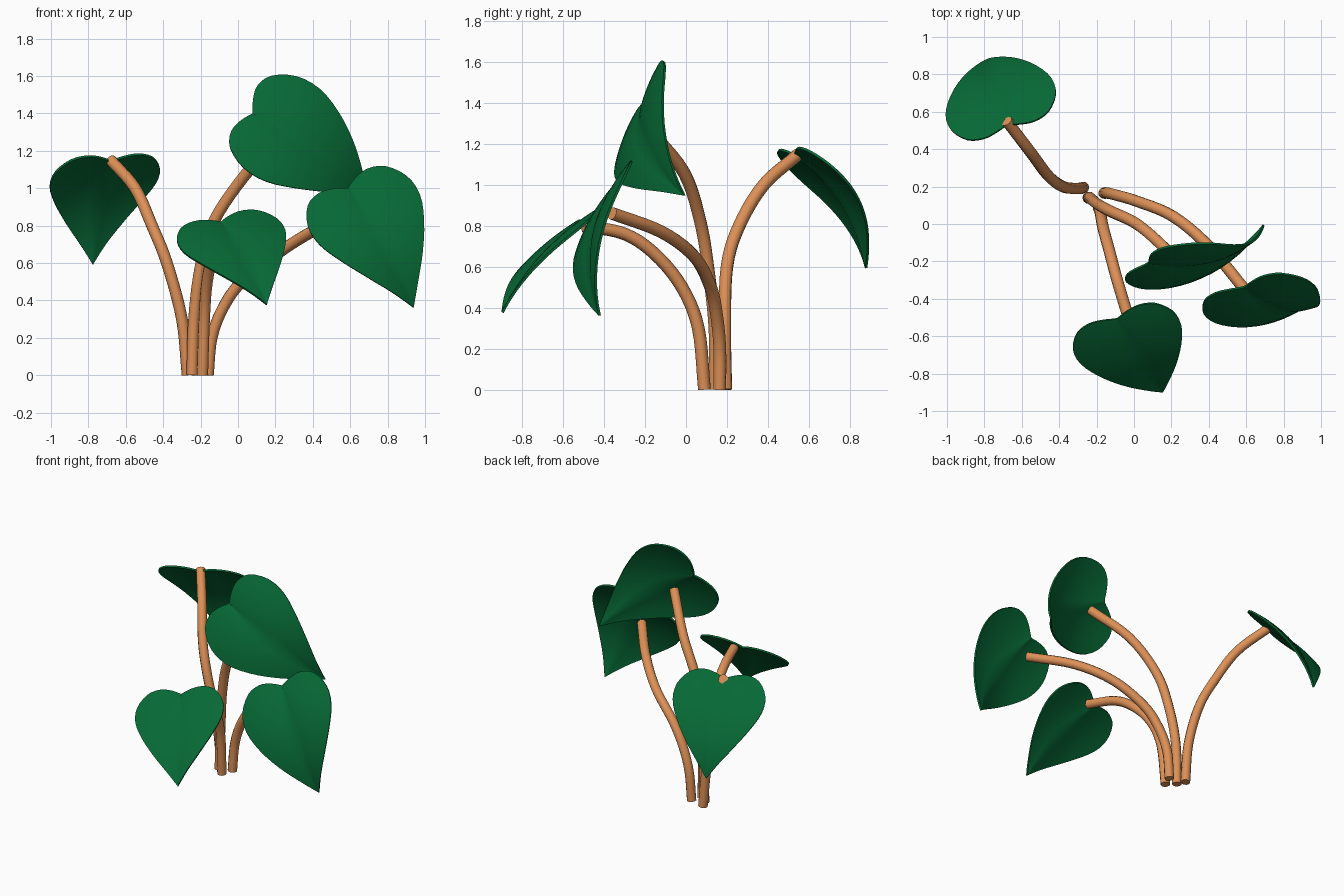
import bpy
from mathutils import Vector

if "Cube" in bpy.data.objects:
    bpy.data.objects.remove(bpy.data.objects["Cube"])


def material(name, rgb):
    m = bpy.data.materials.new(name)
    m.diffuse_color = (*rgb, 1)
    m.use_nodes = True
    m.node_tree.nodes["Principled BSDF"].inputs["Base Color"].default_value = m.diffuse_color
    return m


STEM = material("terracotta_stem", (0.72, 0.28, 0.095))
LEAF = material("leaf_green", (0.002, 0.14, 0.036))


def spline(points, steps):
    """Smooth Catmull-Rom path through the points."""
    p = [Vector(q) for q in points]
    p = [2 * p[0] - p[1]] + p + [2 * p[-1] - p[-2]]
    out = []
    for i in range(1, len(p) - 2):
        a, b, c, d = p[i - 1:i + 3]
        for k in range(steps):
            t = k / steps
            out.append(0.5 * (2 * b + (c - a) * t + (2 * a - 5 * b + 4 * c - d) * t * t
                              + (3 * b - a - 3 * c + d) * t ** 3))
    return out + [p[-2]]


def add_object(name, mesh, mat):
    ob = bpy.data.objects.new(name, mesh)
    bpy.context.collection.objects.link(ob)
    mesh.materials.clear()
    mesh.materials.append(mat)
    bpy.ops.object.select_all(action='DESELECT')
    ob.select_set(True)
    bpy.context.view_layer.objects.active = ob
    return ob


# Round bent stems
def stem(name, points, radius=0.031):
    cu = bpy.data.curves.new(name + "_path", 'CURVE')
    cu.dimensions = '3D'
    cu.bevel_depth = radius
    cu.bevel_resolution = 3
    cu.use_fill_caps = True
    path = spline(points, 5)
    sp = cu.splines.new('POLY')
    sp.points.add(len(path) - 1)
    for pt, co in zip(sp.points, path):
        pt.co = (*co, 1)
    tmp = bpy.data.objects.new(name + "_tmp", cu)
    bpy.context.collection.objects.link(tmp)
    bpy.context.view_layer.update()
    mesh = bpy.data.meshes.new_from_object(
        tmp.evaluated_get(bpy.context.evaluated_depsgraph_get()))
    bpy.data.objects.remove(tmp)
    add_object(name, mesh, STEM)
    bpy.ops.object.shade_smooth_by_angle(angle=0.9)


# Half outline of a heart leaf: distance from notch to tip, relative half width
OUTLINE = [(0, 0, 0), (-0.045, 0.22, 0), (-0.065, 0.48, 0), (-0.02, 0.76, 0),
           (0.12, 0.97, 0), (0.29, 0.98, 0), (0.48, 0.80, 0), (0.68, 0.52, 0),
           (0.85, 0.24, 0), (1, 0, 0)]


# Heart leaf: creased along the midrib, arched from notch to tip
def leaf(name, notch, tip, side, half_width, arch):
    notch, tip = Vector(notch), Vector(tip)
    axis = tip - notch
    length = axis.length
    axis.normalize()
    side = Vector(side)
    side = (side - axis * side.dot(axis)).normalized()
    up = axis.cross(side)
    edge = spline(OUTLINE, 3)
    rows, cols = len(edge), 6
    verts, faces = [], []
    for i, e in enumerate(edge):
        rib = i / (rows - 1)
        for j in range(-cols, cols + 1):
            f = abs(j) / cols
            u = rib + (e.x - rib) * f
            w = e.y * j / cols
            h = arch * 4 * u * (1 - u) + 0.07 * abs(w) ** 0.8 - 0.07 * w * w - 0.02
            verts.append(notch + axis * u * length + side * w * half_width + up * h * length)
    n = 2 * cols + 1
    for i in range(rows - 1):
        for j in range(n - 1):
            a = i * n + j
            faces.append((a, a + n, a + n + 1, a + 1))
    mesh = bpy.data.meshes.new(name)
    mesh.from_pydata(verts, [], faces)
    ob = add_object(name, mesh, LEAF)
    # merge the collapsed rows at notch and tip
    weld = ob.modifiers.new("weld", 'WELD')
    weld.merge_threshold = 0.0005
    thick = ob.modifiers.new("thickness", 'SOLIDIFY')
    thick.thickness = 0.012
    thick.offset = 0
    for m in ("weld", "thickness"):
        bpy.ops.object.modifier_apply(modifier=m)
    bpy.ops.object.shade_smooth_by_angle(angle=0.9)


stem("back_stem", [(-.27, .195, 0), (-.30, .19, .3), (-.38, .2, .6), (-.46, .26, .8),
                   (-.55, .38, 1.0), (-.68, .55, 1.15)])
stem("front_stem", [(-.19, .09, 0), (-.18, .06, .3), (-.165, -.02, .5),
                    (-.13, -.15, .66), (-.09, -.3, .76), (-.03, -.5, .80)])
stem("tall_stem", [(-.245, .14, 0), (-.235, .14, .3), (-.2, .11, .58),
                   (-.13, .07, .82), (.03, -.01, 1.06), (.22, -.18, 1.27)])
stem("right_stem", [(-.16, .165, 0), (-.14, .165, .2), (-.08, .15, .36), (.02, .12, .5),
                    (.21, .04, .65), (.4, -.12, .77), (.6, -.36, .86)])

leaf("back_leaf", (-.68, .54, 1.15), (-.78, .89, .60), (-.95, -.31, -.06), .305, .11)
leaf("front_leaf", (-.09, -.515, .825), (.155, -.905, .385), (.95, .27, .12), .30, .06)
leaf("top_leaf", (.085, -.22, 1.40), (.70, -.02, .95), (.456, .38, .79), .315, .13)
leaf("right_leaf", (.59, -.35, 1.0), (.94, -.435, .365), (.8, .31, .5), .32, .12)
